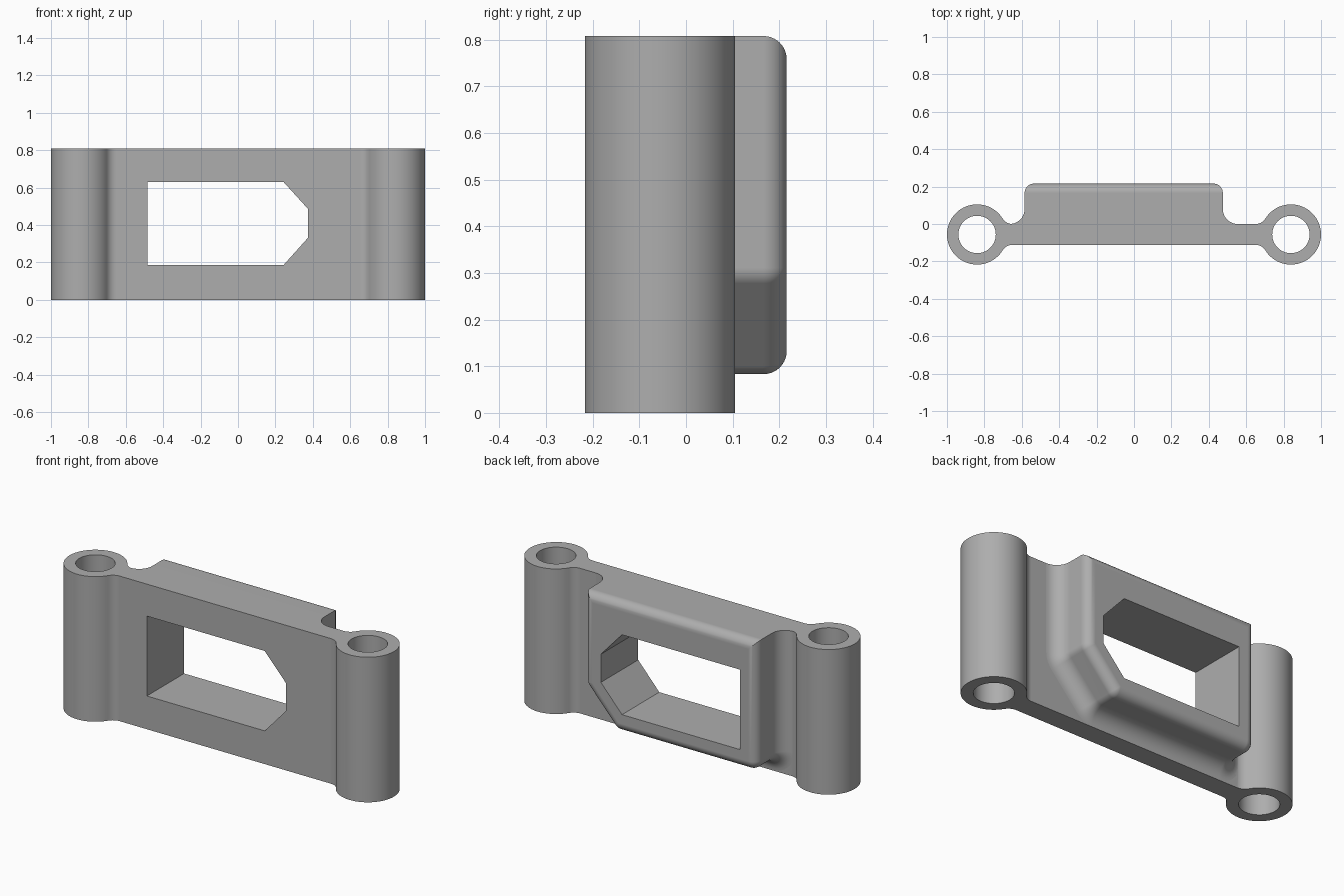
import bpy, bmesh
from math import sin, cos, pi, sqrt, atan2, radians

if "Cube" in bpy.data.objects:
    bpy.data.objects.remove(bpy.data.objects["Cube"], do_unlink=True)

HEIGHT = 0.808
MID_Y = -0.056            # centre plane of the web and both tubes
HALF_WEB = 0.056
TUBE_X, TUBE_R, BORE_R = 0.839, 0.161, 0.1
BLEND = 0.06              # fillet between web and tube
BACK = 0.216              # rear face of the raised frame
ROUND, FOOT = 0.05, 0.08  # frame edge rounding and foot fillet

grey = bpy.data.materials.new("grey")
grey.use_nodes = True
colour = (0.42, 0.42, 0.42, 1)
grey.diffuse_color = colour
grey.node_tree.nodes["Principled BSDF"].inputs["Base Color"].default_value = colour


def arc(cx, cy, r, a, b, n):
    return [(cx + r * cos(a + (b - a) * i / n), cy + r * sin(a + (b - a) * i / n))
            for i in range(n + 1)]


def loft(name, rings):
    """Closed solid through equal-sized rings of points."""
    bm = bmesh.new()
    loops = [[bm.verts.new(p) for p in ring] for ring in rings]
    n = len(loops[0])
    for lo, hi in zip(loops, loops[1:]):
        for i in range(n):
            j = (i + 1) % n
            bm.faces.new((lo[i], lo[j], hi[j], hi[i]))
    bm.faces.new(loops[0])
    bm.faces.new(loops[-1])
    bmesh.ops.remove_doubles(bm, verts=bm.verts, dist=1e-5)
    bmesh.ops.recalc_face_normals(bm, faces=bm.faces)
    mesh = bpy.data.meshes.new(name)
    bm.to_mesh(mesh)
    bm.free()
    mesh.materials.append(grey)
    obj = bpy.data.objects.new(name, mesh)
    bpy.context.collection.objects.link(obj)
    return obj


def upright(name, pts, z0, z1):
    return loft(name, [[(x, y, z) for x, y in pts] for z in (z0, z1)])


def combine(target, tool, operation):
    mod = target.modifiers.new(operation.lower(), 'BOOLEAN')
    mod.operation, mod.object, mod.solver = operation, tool, 'EXACT'
    bpy.context.view_layer.objects.active = target
    bpy.ops.object.modifier_apply(modifier=mod.name)
    bpy.data.objects.remove(tool, do_unlink=True)


# Web and tube outline: one quarter, mirrored, then turned for the other end
dx = sqrt((TUBE_R + BLEND) ** 2 - (HALF_WEB + BLEND) ** 2)
a = atan2(HALF_WEB + BLEND, -dx)
quarter = arc(TUBE_X - dx, HALF_WEB + BLEND, BLEND, -pi / 2, a - pi, 8)
quarter += arc(TUBE_X, 0, TUBE_R, a, 0, 28)[1:]
end = quarter + [(x, -y) for x, y in reversed(quarter[:-1])]
outline = [(x, y + MID_Y) for x, y in end + [(-x, -y) for x, y in end]]
bracket = upright("bracket_body", outline, 0, HEIGHT)

# Raised frame on the back: rounded outline, flared foot, rounded rear edge
corners = [(-0.535, 0.133, 180, 270), (0.265, 0.133, 270, 318), (0.425, 0.311, 318, 360)]


def frame_ring(y, grow):
    pts = []
    for cx, cz, a0, a1 in corners:
        pts += arc(cx, cz, ROUND + grow, radians(a0), radians(a1), 8)
    top = HEIGHT + min(grow, 0)
    pts += [(pts[-1][0], top), (pts[0][0], top)]
    return [(x, y, z) for x, z in pts]


web_back = MID_Y + HALF_WEB
rings = [frame_ring(MID_Y, FOOT)]
for i in range(11):
    t = pi / 2 * i / 10
    rings.append(frame_ring(web_back + FOOT * (1 - cos(t)), FOOT * (1 - sin(t))))
for i in range(11):
    t = pi / 2 * i / 10
    rings.append(frame_ring(BACK - ROUND * (1 - sin(t)), -ROUND * (1 - cos(t)) * 0.998))
frame = loft("raised_frame", rings)
combine(bracket, frame, 'UNION')

# Window with two clipped corners
window = [(-0.483, 0.185), (0.243, 0.185), (0.373, 0.33),
          (0.373, 0.487), (0.243, 0.63), (-0.483, 0.63)]
cutter = loft("window_cutter", [[(x, y, z) for x, z in window] for y in (-0.5, 0.5)])
combine(bracket, cutter, 'DIFFERENCE')

# Bores through the tubes
for side in (-1, 1):
    bore = upright("bore_cutter", arc(side * TUBE_X, MID_Y, BORE_R, 0, 2 * pi, 48)[:-1], -0.1, 1)
    combine(bracket, bore, 'DIFFERENCE')

# Smooth curves, crisp edges
bpy.ops.object.select_all(action='DESELECT')
bracket.select_set(True)
bpy.context.view_layer.objects.active = bracket
bpy.ops.object.shade_smooth_by_angle(angle=radians(30))
weighted = bracket.modifiers.new("weighted_normals", 'WEIGHTED_NORMAL')
weighted.keep_sharp = True
